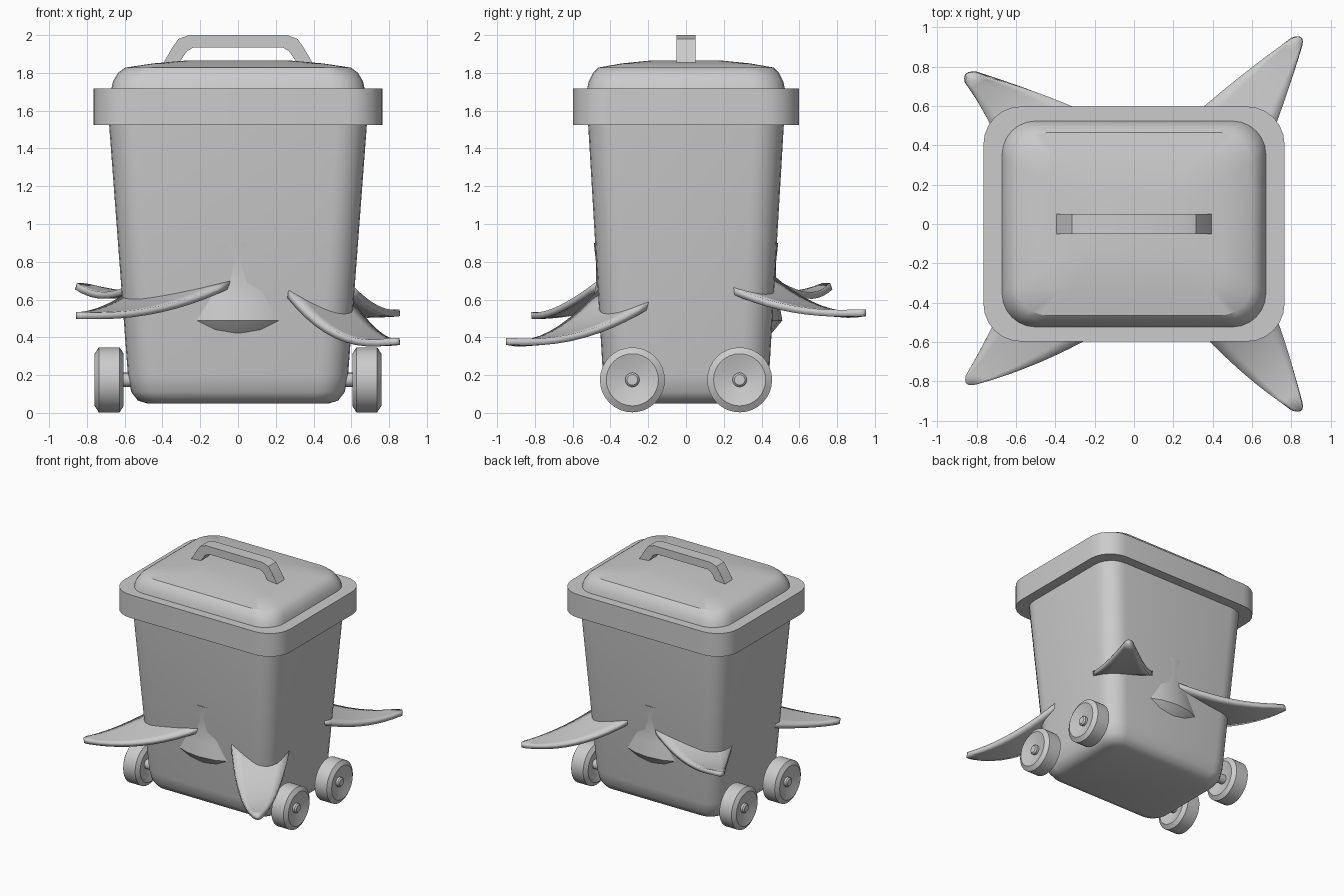
import bpy, bmesh, math
from mathutils import Vector

if "Cube" in bpy.data.objects:
    bpy.data.objects.remove(bpy.data.objects["Cube"])


def finish(name, bm, angle=30):
    bmesh.ops.recalc_face_normals(bm, faces=bm.faces)
    me = bpy.data.meshes.new(name)
    bm.to_mesh(me)
    bm.free()
    ob = bpy.data.objects.new(name, me)
    bpy.context.collection.objects.link(ob)
    bpy.ops.object.select_all(action='DESELECT')
    ob.select_set(True)
    bpy.context.view_layer.objects.active = ob
    bpy.ops.object.shade_smooth_by_angle(angle=math.radians(angle))
    return ob


def loft(name, rings, close=False, angle=30):
    """Skin a list of closed point rings, capping the ends unless closed."""
    bm = bmesh.new()
    loops = [[bm.verts.new(p) for p in r] for r in rings]
    pairs = list(zip(loops, loops[1:])) + ([(loops[-1], loops[0])] if close else [])
    for a, b in pairs:
        for i in range(len(a)):
            j = (i + 1) % len(a)
            bm.faces.new((a[i], a[j], b[j], b[i]))
    if not close:
        bm.faces.new(loops[0])
        bm.faces.new(loops[-1])
    return finish(name, bm, angle)


def rounded_rect(hx, hy, r, z, n=6):
    pts = []
    for k, (sx, sy) in enumerate([(1, 1), (-1, 1), (-1, -1), (1, -1)]):
        for i in range(n + 1):
            a = math.pi / 2 * (k + i / n)
            pts.append((sx * (hx - r) + r * math.cos(a), sy * (hy - r) + r * math.sin(a), z))
    return pts


def circle(c, r, axis, n=24):
    pts = []
    for i in range(n):
        a = 2 * math.pi * i / n
        u, v = r * math.cos(a), r * math.sin(a)
        pts.append((c[0], c[1] + u, c[2] + v) if axis == 'X' else (c[0] + u, c[1] + v, c[2]))
    return pts


# Tapered bin body with rounded base
loft("bin_body", [rounded_rect(*p) for p in [
    (0.48, 0.335, 0.10, 0.05), (0.53, 0.385, 0.12, 0.065), (0.565, 0.42, 0.14, 0.11),
    (0.583, 0.44, 0.15, 0.20), (0.685, 0.52, 0.16, 1.56)]], angle=40)

# Lid: overhanging rim and low dome
loft("lid_rim", [rounded_rect(0.765, 0.597, 0.19, z) for z in (1.525, 1.717)])
loft("lid_dome", [rounded_rect(*p) for p in [
    (0.672, 0.525, 0.17, 1.71), (0.662, 0.515, 0.17, 1.755), (0.635, 0.492, 0.17, 1.80),
    (0.598, 0.465, 0.16, 1.828), (0.45, 0.34, 0.12, 1.85), (0.27, 0.18, 0.08, 1.866)]])

# Handle: bent strap extruded across y
half = [(0.405, 1.835), (0.35, 1.93), (0.315, 1.98), (0.26, 2.0)]
inner = [(0.235, 1.935), (0.27, 1.915), (0.325, 1.835)]
right = half + inner
outline = half + [(-x, z) for x, z in reversed(half)]
outline += [(-x, z) for x, z in reversed(inner)] + inner
loft("lid_handle", [[(x, y, z) for x, z in outline] for y in (-0.05, 0.05)])

# Round core that pokes through the front and back walls
loft("inner_core", [circle((0, 0, z), r, 'Z') for z, r in [
    (0.36, 0.38), (0.425, 0.457), (0.49, 0.51), (0.60, 0.49), (0.69, 0.475),
    (0.80, 0.477), (0.90, 0.488), (0.905, 0.40)]])

# Wheels with dished faces, and their axle stubs
tyre = [(-0.055, 0.172), (0.055, 0.172), (0.077, 0.138), (0.075, 0.128), (0.045, 0.05),
        (0.045, 0.02), (-0.045, 0.02), (-0.045, 0.05), (-0.075, 0.128), (-0.077, 0.138)]
for sx, side in ((1, "right"), (-1, "left")):
    for y, end in ((-0.284, "front"), (0.284, "back")):
        loft(f"wheel_{end}_{side}",
             [circle((sx * 0.682 + d, y, 0.175), r, 'X', 32) for d, r in tyre], close=True)
        loft(f"axle_{end}_{side}", [circle((sx * x, y, 0.175), r, 'X', 16) for x, r in
                                    [(0.50, 0.038), (0.745, 0.038), (0.755, 0.028)]])


def bezier(a, c, b, t):
    return Vector(a) * (1 - t) ** 2 + Vector(c) * 2 * t * (1 - t) + Vector(b) * t ** 2


def fin(name, edge_a, edge_b, rows=10, cols=6):
    """Curved pointed blade skinned between two edge curves."""
    bm = bmesh.new()
    grid = []
    for i in range(rows + 1):
        t = i / rows
        a, b = bezier(*edge_a, t), bezier(*edge_b, t)
        out = Vector((a.x + b.x, a.y + b.y, 0)).normalized()
        row = []
        for j in range(cols + 1):
            u = j / cols
            bulge = 0.03 * (1 - (2 * u - 1) ** 2) * t ** 8
            row.append(bm.verts.new(a.lerp(b, u) + out * bulge))
        grid.append(row)
    for r, s in zip(grid, grid[1:]):
        for j in range(cols):
            bm.faces.new((r[j], r[j + 1], s[j + 1], s[j]))
    ob = finish(name, bm)
    mod = ob.modifiers.new("thickness", 'SOLIDIFY')
    mod.thickness = 0.036
    mod.offset = 0
    # thickness must come before the smooth-by-angle step, if that is a modifier
    ob.modifiers.move(len(ob.modifiers) - 1, 0)


# Four corner fins, each at its own height
fin("fin_front_right",
    ((0.26, -0.46, 0.635), (0.50, -0.74, 0.32), (0.80, -0.945, 0.378)),
    ((0.60, -0.18, 0.58), (0.765, -0.54, 0.35), (0.855, -0.91, 0.378)))
fin("fin_back_right",
    ((0.20, 0.46, 0.71), (0.50, 0.73, 0.48), (0.80, 0.945, 0.53)),
    ((0.61, 0.24, 0.65), (0.75, 0.55, 0.51), (0.855, 0.91, 0.53)))
fin("fin_front_left",
    ((-0.03, -0.46, 0.685), (-0.40, -0.70, 0.50), (-0.80, -0.815, 0.515)),
    ((-0.57, -0.20, 0.63), (-0.73, -0.56, 0.52), (-0.855, -0.77, 0.515)))
fin("fin_back_left",
    ((-0.03, 0.46, 0.70), (-0.43, 0.67, 0.56), (-0.80, 0.765, 0.67)),
    ((-0.57, 0.18, 0.66), (-0.73, 0.53, 0.58), (-0.855, 0.72, 0.67)))
